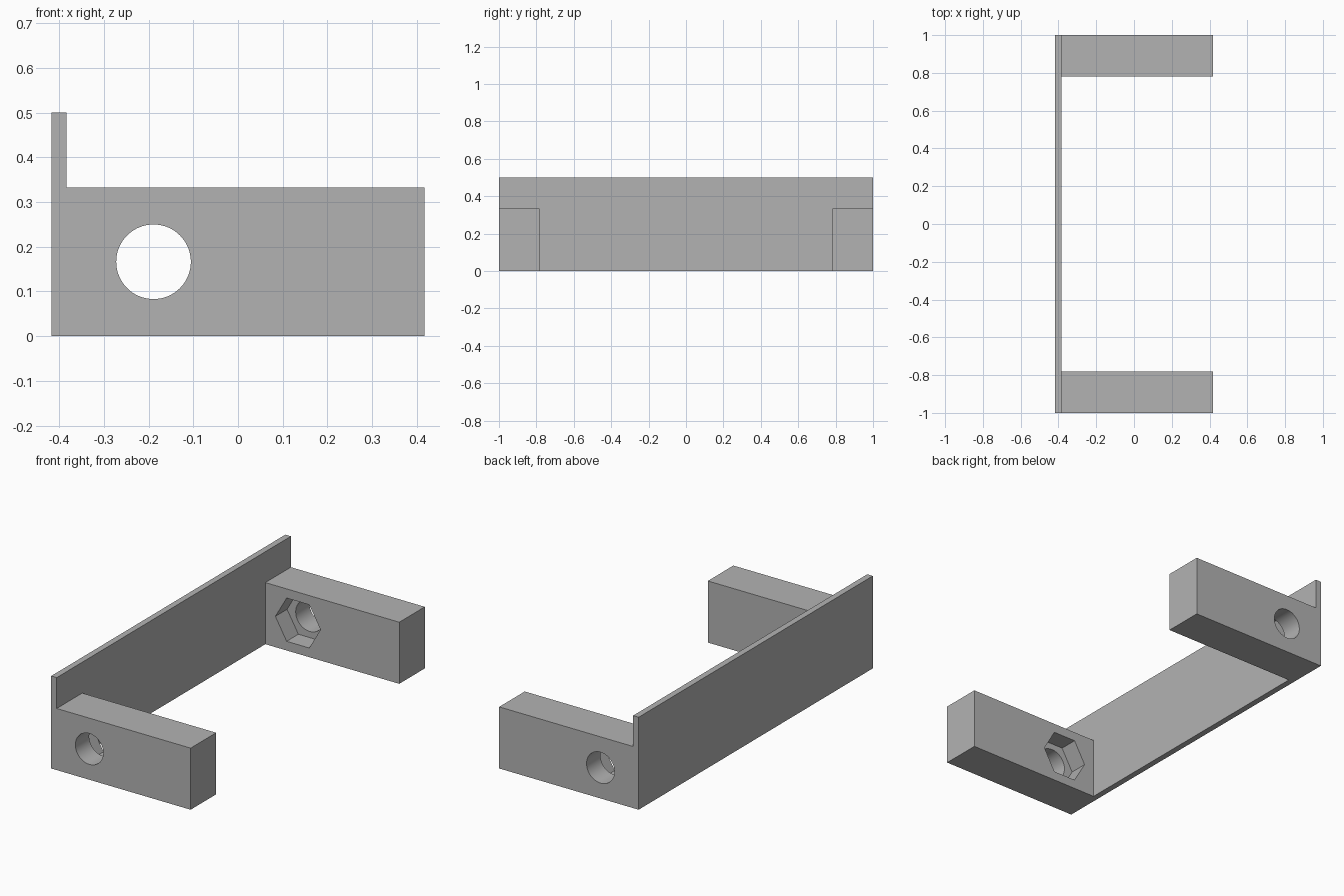
import bpy
from math import pi

old = bpy.data.objects.get("Cube")
if old:
    bpy.data.objects.remove(old, do_unlink=True)

# Main dimensions
HALF_X, HALF_Y = 0.417, 1.0
PLATE, PLATE_H = 0.033, 0.5
ARM, ARM_H = 0.218, 0.333
HOLE_X, HOLE_R = -0.189, 0.0835
NUT_R, NUT_DEPTH = 0.135, 0.1

grey = bpy.data.materials.new("plain_grey")
grey.use_nodes = True
colour = (0.45, 0.45, 0.45, 1)
grey.diffuse_color = colour
grey.node_tree.nodes["Principled BSDF"].inputs["Base Color"].default_value = colour


def box(name, x0, x1, y0, y1, z1):
    bpy.ops.mesh.primitive_cube_add(size=1, location=((x0 + x1) / 2, (y0 + y1) / 2, z1 / 2))
    ob = bpy.context.object
    ob.name = name
    ob.scale = (x1 - x0, y1 - y0, z1)
    bpy.ops.object.transform_apply(location=True, rotation=False, scale=True)
    ob.data.materials.append(grey)
    return ob


def prism(name, sides, radius, length, spin):
    """Prism lying along y, centred on the screw axis."""
    bpy.ops.mesh.primitive_cylinder_add(vertices=sides, radius=radius, depth=length)
    ob = bpy.context.object
    ob.name = name
    ob.rotation_euler = (pi / 2, spin, 0)
    ob.location = (HOLE_X, 0, ARM_H / 2)
    bpy.ops.object.transform_apply(location=True, rotation=True, scale=True)
    ob.data.materials.append(grey)
    ob.hide_render = True
    return ob


def combine(target, tool, operation):
    mod = target.modifiers.new(tool.name, "BOOLEAN")
    mod.operation, mod.solver, mod.object = operation, "EXACT", tool
    bpy.context.view_layer.objects.active = target
    bpy.ops.object.modifier_apply(modifier=mod.name)
    bpy.data.objects.remove(tool, do_unlink=True)


# Upright plate with an arm at each end
bracket = box("bracket", -HALF_X, -HALF_X + PLATE, -HALF_Y, HALF_Y, PLATE_H)
for name, y0 in (("front_arm", -HALF_Y), ("back_arm", HALF_Y - ARM)):
    combine(bracket, box(name, -HALF_X, HALF_X, y0, y0 + ARM, ARM_H), "UNION")

# Screw holes through both arms, and hexagonal nut pockets on the inner faces
combine(bracket, prism("screw_hole", 64, HOLE_R, 2.4, 0), "DIFFERENCE")
pocket_length = 2 * (HALF_Y - ARM + NUT_DEPTH)
combine(bracket, prism("nut_pocket", 6, NUT_R, pocket_length, pi / 6), "DIFFERENCE")

# Smooth hole walls, sharp corners elsewhere
bpy.ops.object.select_all(action="DESELECT")
bracket.select_set(True)
bpy.context.view_layer.objects.active = bracket
bpy.ops.object.shade_smooth_by_angle(angle=pi / 6)
